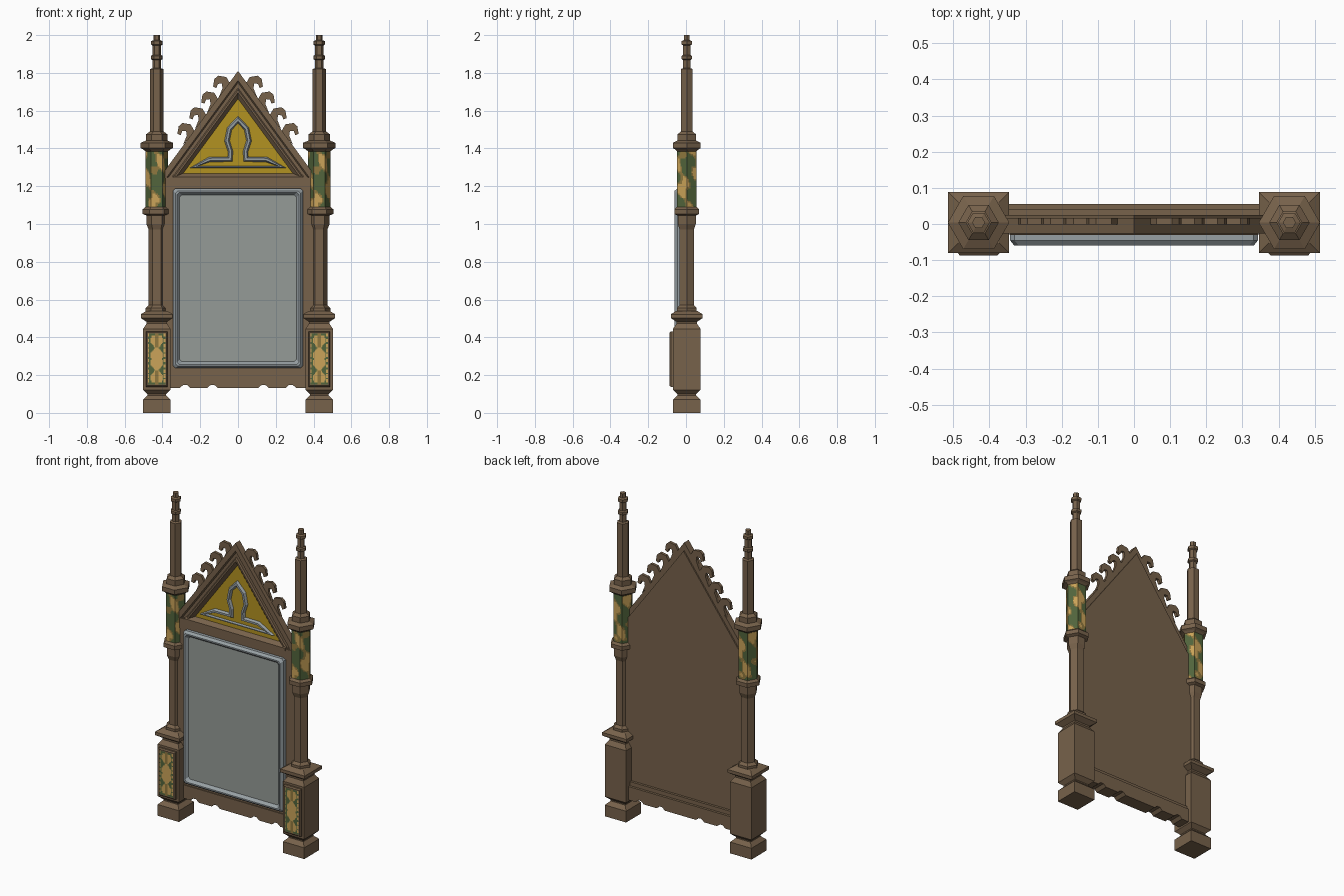
import bpy, bmesh, math

if "Cube" in bpy.data.objects:
    bpy.data.objects.remove(bpy.data.objects["Cube"])


def material(name, r, g, b):
    m = bpy.data.materials.new(name)
    m.diffuse_color = (r, g, b, 1)
    m.use_nodes = True
    m.node_tree.nodes["Principled BSDF"].inputs["Base Color"].default_value = m.diffuse_color
    return m


WOOD = material("brown wood", 0.185, 0.122, 0.070)
GLASS = material("mirror glass", 0.30, 0.33, 0.31)
SILVER = material("silver trim", 0.31, 0.35, 0.37)
GOLD = material("gold panel", 0.45, 0.29, 0.015)
GREEN = material("painted green", 0.085, 0.13, 0.045)
TAN = material("painted tan", 0.60, 0.37, 0.10)
OCHRE = material("painted ochre", 0.28, 0.19, 0.05)
CY = 0.004      # depth centre of the posts
PX = 0.43       # post offset from the middle


def build(name, verts, faces, mats, idx=None, closed=True):
    me = bpy.data.meshes.new(name)
    me.from_pydata(verts, [], faces)
    for m in mats:
        me.materials.append(m)
    if idx:
        me.polygons.foreach_set("material_index", idx)
    if closed:
        bm = bmesh.new()
        bm.from_mesh(me)
        bmesh.ops.recalc_face_normals(bm, faces=bm.faces)
        bm.to_mesh(me)
        bm.free()
    ob = bpy.data.objects.new(name, me)
    bpy.context.collection.objects.link(ob)
    return ob


def loft(name, rings, mat):
    """Skin equal-sized rings of points and cap both ends."""
    n = len(rings[0])
    verts = [p for r in rings for p in r]
    faces = [[i * n + k, i * n + (k + 1) % n, (i + 1) * n + (k + 1) % n, (i + 1) * n + k]
             for i in range(len(rings) - 1) for k in range(n)]
    faces += [list(range(n)), list(range(len(verts) - n, len(verts)))]
    return build(name, verts, faces, [mat])


def turned(name, cx, sides, profile):
    """Polygonal column from (half width, z) pairs."""
    k, a0 = (math.sqrt(2), math.pi / 4) if sides == 4 else (1, 0)
    rings = [[(cx + r * k * math.cos(a0 + math.tau * i / sides),
               CY + r * k * math.sin(a0 + math.tau * i / sides), z)
              for i in range(sides)] for r, z in profile]
    return loft(name, rings, WOOD)


def prism(name, pts, y0, y1, mat=WOOD):
    return loft(name, [[(x, y, z) for x, z in pts] for y in (y0, y1)], mat)


def rect(cx, w, z0, z1, cut=0.0):
    if not cut:
        return [(cx - w, z0), (cx + w, z0), (cx + w, z1), (cx - w, z1)]
    c = cut
    return [(cx - w + c, z0), (cx + w - c, z0), (cx + w, z0 + c), (cx + w, z1 - c),
            (cx + w - c, z1), (cx - w + c, z1), (cx - w, z1 - c), (cx - w, z0 + c)]


def at_y(pts, y):
    return [(x, y, z) for x, z in pts]


def patch(name, p0, p1, z0, z1, cols, rows, rule):
    """Upright painted grid between two plan points, coloured by rule(u, v)."""
    verts = [(p0[0] + (p1[0] - p0[0]) * i / cols, p0[1] + (p1[1] - p0[1]) * i / cols,
              z0 + (z1 - z0) * j / rows) for j in range(rows + 1) for i in range(cols + 1)]
    w = cols + 1
    faces = [[j * w + i, j * w + i + 1, (j + 1) * w + i + 1, (j + 1) * w + i]
             for j in range(rows) for i in range(cols)]
    idx = [rule((i + .5) / cols, (j + .5) / rows) for j in range(rows) for i in range(cols)]
    return build(name, verts, faces, [GREEN, TAN, OCHRE], idx, False)


def hourglass(u, v):
    a, b = abs(u - .5) * 2, abs(v - .5) * 2
    if a > .85:
        return 1 if int(v * 30) % 3 else 0
    if a < .22 + .5 * abs(math.sin(b * 5.2 + .9)) * (b < .93):
        return 1 if a > .2 or b < .45 else 2
    return 0


def blotches(side):
    def rule(u, v):
        s = (side + u) * math.tau / 6
        f = math.sin(3 * s + 5 * v + 1) + math.sin(2 * s - 11 * v) + .7 * math.sin(5 * s + 17 * v)
        return 1 if f > .75 else 2 if f > .1 else 0
    return rule


# posts
for s, side in ((-1, "left"), (1, "right")):
    cx = s * PX
    turned(side + "_post_base", cx, 4,
           [(.073, 0), (.073, .07), (.05, .093), (.05, .10), (.073, .122), (.073, .445),
            (.054, .472), (.054, .482), (.084, .502), (.084, .522), (.056, .54)])
    turned(side + "_post_shaft", cx, 6,
           [(.06, .535), (.06, .555), (.043, .57), (.043, .97), (.055, 1.0), (.055, 1.045),
            (.075, 1.053), (.075, 1.078), (.06, 1.09)])
    turned(side + "_post_spire", cx, 6,
           [(.06, 1.385), (.072, 1.395), (.085, 1.402), (.085, 1.43), (.056, 1.442),
            (.056, 1.475), (.036, 1.49), (.036, 1.82), (.022, 1.825), (.022, 1.868),
            (.031, 1.873), (.031, 1.89), (.022, 1.895), (.022, 1.945), (.031, 1.95),
            (.031, 1.968), (.018, 1.973), (.018, 2.0)])
    # painted six-sided drum
    for k in range(6):
        a, b = math.tau * k / 6, math.tau * (k + 1) / 6
        patch(f"{side}_painted_drum_{k}", (cx + .06 * math.cos(a), CY + .06 * math.sin(a)),
              (cx + .06 * math.cos(b), CY + .06 * math.sin(b)), 1.088, 1.387, 8, 36, blotches(k))
    # raised panel with painted front
    loft(side + "_base_panel", [at_y(rect(cx, .058, .138, .432), -.06),
                                at_y(rect(cx, .058, .138, .432), -.08),
                                at_y(rect(cx, .052, .144, .426), -.087)], WOOD)
    patch(side + "_painted_panel", (cx - .046, -.088), (cx + .046, -.088), .15, .42,
          20, 48, hourglass)

# back board with gable
prism("back_board", [(-.40, .20), (.40, .20), (.40, 1.22), (0, 1.76), (-.40, 1.22)], .002, .025)

# frame strips around the mirror
for s, side in ((-1, "left"), (1, "right")):
    prism(side + "_stile", rect(s * .365, .036, .2, 1.25), -.02, .02)
prism("cross_bar", rect(0, .385, 1.18, 1.245), -.026, .02)
loft("cross_bar_moulding", [[(x, .01, 1.235), (x, -.03, 1.235), (x, -.03, 1.25), (x, -.004, 1.268),
                             (x, .01, 1.268)] for x in (-.345, .345)], WOOD)

# bottom rail with notched lower edge
edge = [(-.385, .132)]
for x in (-.28, -.135, .135, .28):
    edge += [(x - .028, .132), (x - .01, .148), (x + .01, .148), (x + .028, .132)]
edge += [(.385, .132), (.385, .215), (-.385, .215)]
prism("bottom_rail", edge, -.026, .055)
prism("bottom_rail_fillet", rect(0, .385, .21, .24), -.02, .04)

# gable moulding
section = [(0, .017), (0, -.026), (.05, -.026), (.062, -.016), (.09, -.016), (.10, -.024),
           (.115, -.024), (.15, -.002), (.15, .017)]
APEX, SLOPE, FOOT = 1.81, 1.36, 1.243
loft("gable_moulding",
     [[(s * (APEX - d - FOOT) / SLOPE, y, FOOT if s else APEX - d) for d, y in section]
      for s in (-1, 0, 1)], WOOD)
prism("gable_gold_panel", [(-.315, 1.25), (.315, 1.25), (0, 1.675)], -.004, .01, GOLD)

# hooked leaves along the gable
hook = [(-.03, .04), (-.008, .078), (.035, .085), (.055, .068), (.062, .028), (.045, .02),
        (.036, .042), (.016, .044), (.012, .018), (.032, -.03)]
for s, side in ((-1, "left"), (1, "right")):
    for i in range(4):
        bx, bz = .07 + .063 * i, 1.70 - .0835 * i
        prism(f"{side}_gable_leaf_{i}", [(s * (bx + u), bz + w) for u, w in hook], -.001, .017)

# silver trefoil outline
half = [(.045, 1.505), (.058, 1.44), (.04, 1.385), (.042, 1.343), (.15, 1.342), (.232, 1.302)]
path = [(0, 1.552)] + half + [(-x, z) for x, z in reversed(half)]
count = len(path)
rings = []
for i, (x, z) in enumerate(path):
    (ax, az), (bx, bz) = path[i - 1], path[(i + 1) % count]
    d1 = math.hypot(x - ax, z - az)
    d2 = math.hypot(bx - x, bz - z)
    t1, t2 = ((x - ax) / d1, (z - az) / d1), ((bx - x) / d2, (bz - z) / d2)
    nx, nz = -(t1[1] + t2[1]), t1[0] + t2[0]
    ln = math.hypot(nx, nz)
    nx, nz = nx / ln, nz / ln
    m = min(1.8, 1 / max(.3, nx * -t1[1] + nz * t1[0]))
    rings.append([(x + nx * o * m, y, z + nz * o * m)
                  for o, y in ((-.014, -.002), (-.006, -.02), (.006, -.02), (.014, -.002))])
verts = [p for r in rings for p in r]
faces = [[i * 4 + k, i * 4 + (k + 1) % 4, (i + 1) % count * 4 + (k + 1) % 4, (i + 1) % count * 4 + k]
         for i in range(count) for k in range(4)]
build("trefoil_outline", verts, faces, [SILVER])

# mirror: bevelled silver rim and recessed glass
rim = [at_y(rect(0, .343 - i, .237 + i, 1.188 - i, .012), y)
       for i, y in ((0, .0), (0, -.045), (.012, -.06), (.02, -.06), (.034, -.042))]
mirror = loft("mirror", rim, SILVER)
mirror.data.materials.append(GLASS)
for p in mirror.data.polygons:
    if p.normal.y < -.99 and p.center.y > -.05 and p.area > .3:
        p.material_index = 1
